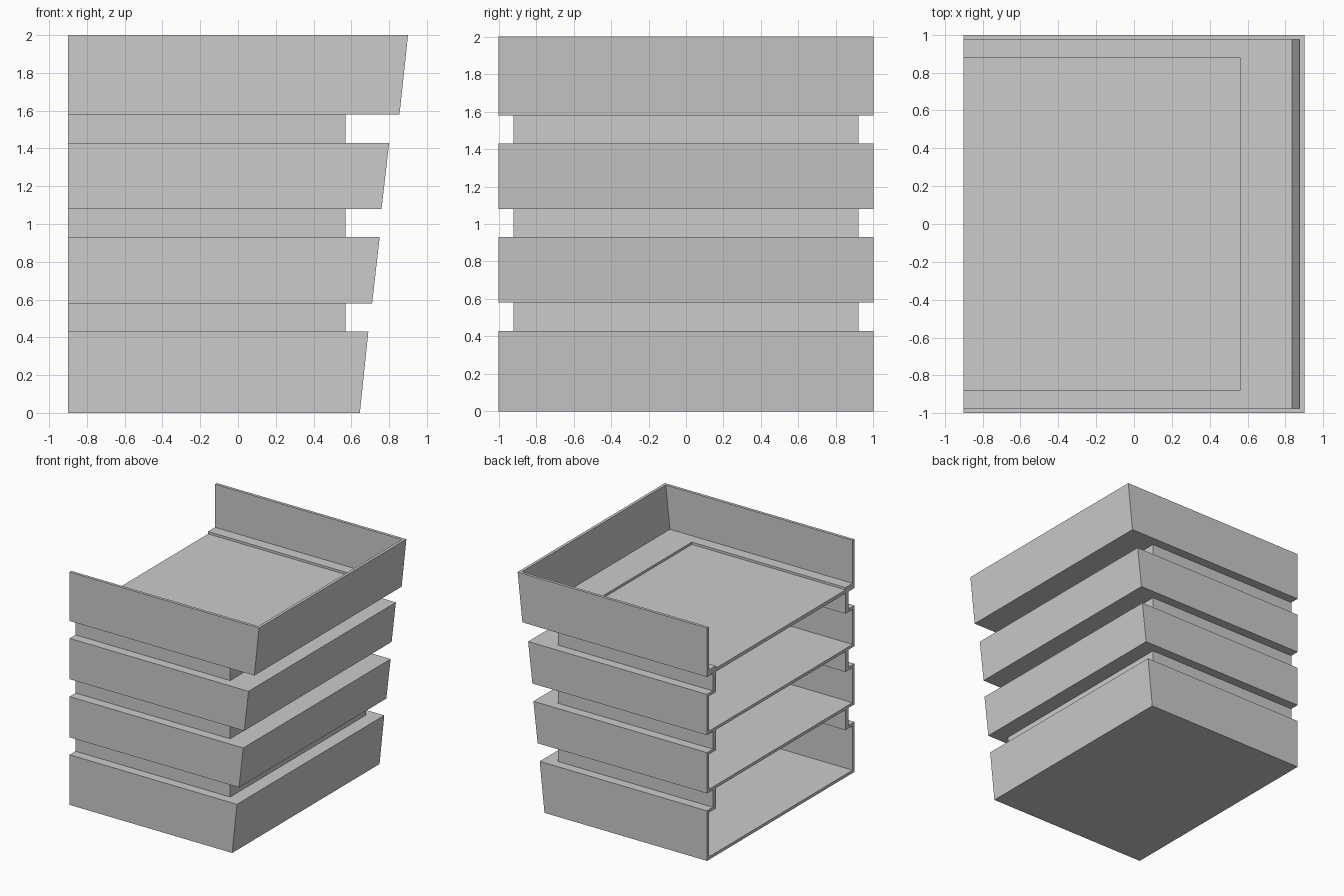
import bpy, bmesh

if "Cube" in bpy.data.objects:
    bpy.data.objects.remove(bpy.data.objects["Cube"])

BACK = -0.90          # open cut side of the tower
WALL = 0.025          # wall and slab thickness
NECK_OUT = (0.92, 0.57)   # recessed band: half width, front x (outside)
NECK_IN = (0.88, 0.56)    # same, inside

# storeys: bottom z, top z, front x at the bottom, front x at the top
STOREYS = [(0.00, 0.43, 0.645, 0.69),
           (0.58, 0.93, 0.71, 0.75),
           (1.08, 1.43, 0.76, 0.80),
           (1.58, 2.00, 0.855, 0.90)]


def finish(name, bm):
    bmesh.ops.recalc_face_normals(bm, faces=bm.faces)
    mesh = bpy.data.meshes.new(name)
    bm.to_mesh(mesh)
    bm.free()
    bpy.context.collection.objects.link(bpy.data.objects.new(name, mesh))


def u_sweep(name, profile):
    """Sweep a closed wall section of (half width, front x, z) round a U plan."""
    bm = bmesh.new()
    rings = [[bm.verts.new(p) for p in ((BACK, -y, z), (x, -y, z), (x, y, z), (BACK, y, z))]
             for y, x, z in profile]
    for a, b in zip(rings, rings[1:] + rings[:1]):
        for i in range(3):
            bm.faces.new((a[i], a[i + 1], b[i + 1], b[i]))
    for end in (0, 3):
        bm.faces.new([r[end] for r in rings])
    finish(name, bm)


def slab(name, half_y, front_x, z0, z1):
    bm = bmesh.new()
    bmesh.ops.create_cube(bm, size=1)
    for v in bm.verts:
        v.co = (front_x if v.co.x > 0 else BACK,
                half_y if v.co.y > 0 else -half_y,
                z1 if v.co.z > 0 else z0)
    finish(name, bm)


# Stepped facade: outer section going up, inner section coming back down
outer, inner = [], []
last = len(STOREYS) - 1
for i, (z0, z1, xb, xt) in enumerate(STOREYS):
    lip = 0.05 if i == last else WALL
    if i > 0:
        outer.append((*NECK_OUT, z0))
        inner.append((*NECK_IN, z0 + lip))
    outer += [(1, xb, z0), (1, xt, z1)]
    rise = lip if i > 0 else 0
    x_low = xb - WALL + (xt - xb) * rise / (z1 - z0)
    inner.append((1 - WALL, x_low, z0 + rise))
    if i < last:
        inner += [(1 - WALL, xt - WALL, z1 - WALL), (*NECK_IN, z1 - WALL)]
        outer.append((*NECK_OUT, z1))
    else:
        inner.append((1 - WALL, xt - WALL, z1))
u_sweep("facade_shell", outer + inner[::-1])

# Floor slabs; the top one is the roof deck, slightly below its border
slab("ground_floor", 1 - WALL, STOREYS[0][2] - WALL, 0, WALL)
for i, (z0, *_) in enumerate(STOREYS[1:], 1):
    name = "roof_deck" if i == last else f"floor_{i}"
    slab(name, *NECK_IN, z0, z0 + (0.03 if i == last else WALL))
